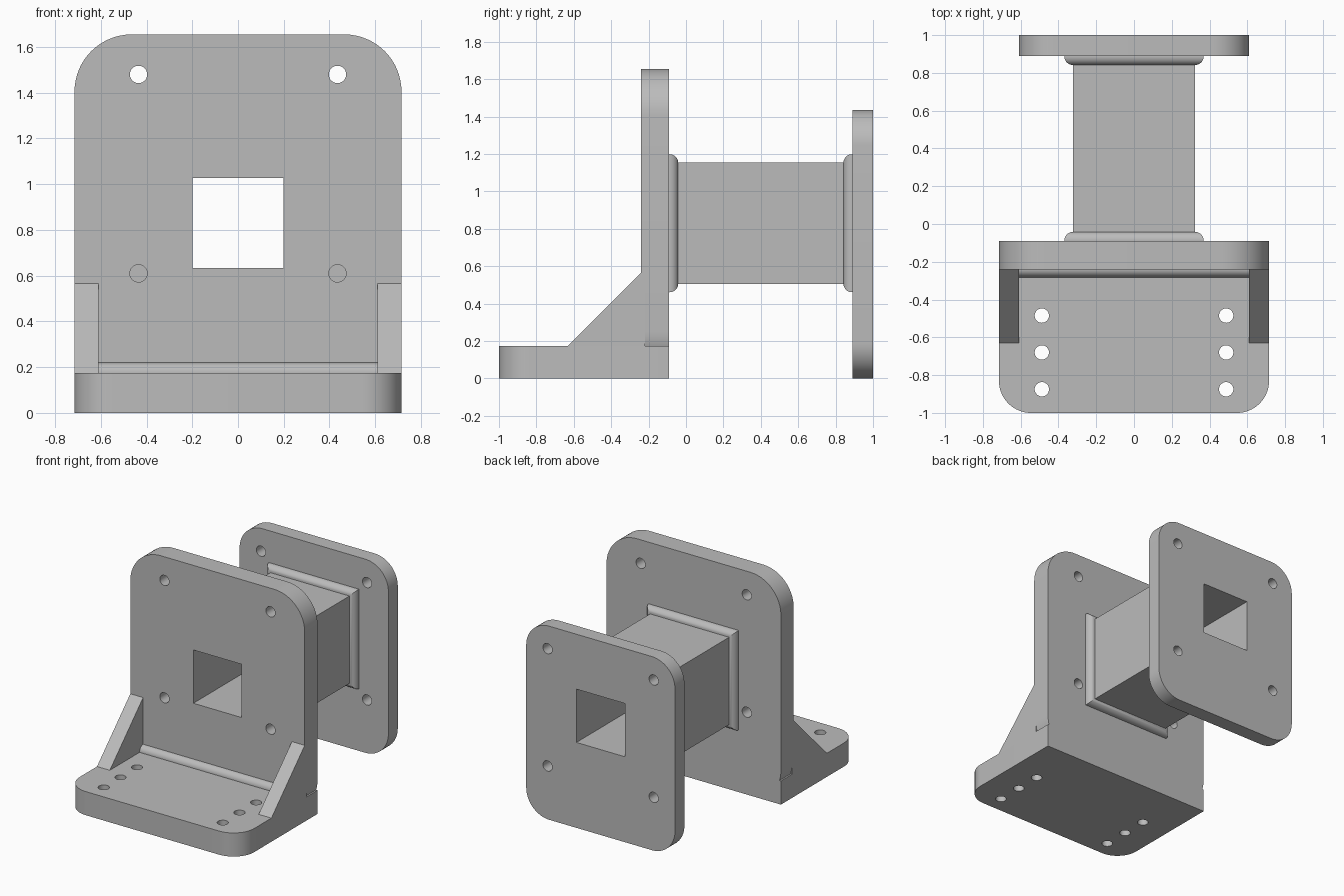
import bpy, bmesh, math
from mathutils import Matrix, Vector

cube = bpy.data.objects.get("Cube")
if cube:
    bpy.data.objects.remove(cube, do_unlink=True)

steel = bpy.data.materials.new("steel_grey")
steel.use_nodes = True
GREY = (0.5, 0.5, 0.5, 1)
steel.diffuse_color = GREY
steel.node_tree.nodes["Principled BSDF"].inputs["Base Color"].default_value = GREY


def add_object(name, bm):
    bmesh.ops.recalc_face_normals(bm, faces=bm.faces)
    mesh = bpy.data.meshes.new(name)
    bm.to_mesh(mesh)
    bm.free()
    mesh.materials.append(steel)
    ob = bpy.data.objects.new(name, mesh)
    bpy.context.collection.objects.link(ob)
    return ob


def prism(name, points, offset):
    """Extrude a closed 3D outline along an offset vector."""
    bm = bmesh.new()
    face = bm.faces.new([bm.verts.new(p) for p in points])
    ext = bmesh.ops.extrude_face_region(bm, geom=[face])["geom"]
    verts = [v for v in ext if isinstance(v, bmesh.types.BMVert)]
    bmesh.ops.translate(bm, verts=verts, vec=offset)
    return add_object(name, bm)


def rounded_outline(half, low, high, r_low, r_high, steps=16):
    """2D rectangle with separate radii for its low and high corners."""
    points = []
    corners = [(1, low, r_low, -90), (1, high, r_high, 0),
               (-1, high, r_high, 90), (-1, low, r_low, 180)]
    for side, v, r, start in corners:
        cu = side * (half - r)
        cv = v + r if v == low else v - r
        for i in range(steps + 1 if r else 1):
            a = math.radians(start + 90 * i / steps)
            points.append((cu + r * math.cos(a), cv + r * math.sin(a)))
    return points


def box(name, x, y, z):
    return prism(name, [(x[0], y[0], z[0]), (x[1], y[0], z[0]),
                        (x[1], y[0], z[1]), (x[0], y[0], z[1])],
                 (0, y[1] - y[0], 0))


def cylinder_cutter(location, radius, axis):
    bm = bmesh.new()
    turn = Matrix.Rotation(math.pi / 2, 4, "X") if axis == "Y" else Matrix()
    bmesh.ops.create_cone(bm, cap_ends=True, segments=32, radius1=radius,
                          radius2=radius, depth=0.6,
                          matrix=Matrix.Translation(location) @ turn)
    return add_object("hole_cutter", bm)


def cut(ob, cutters):
    for c in cutters:
        mod = ob.modifiers.new("cut", "BOOLEAN")
        mod.operation = "DIFFERENCE"
        mod.solver = "EXACT"
        mod.object = c
        bpy.context.view_layer.objects.active = ob
        bpy.ops.object.modifier_apply(modifier=mod.name)
        bpy.data.objects.remove(c, do_unlink=True)


def smooth(ob):
    bpy.ops.object.select_all(action="DESELECT")
    ob.select_set(True)
    bpy.context.view_layer.objects.active = ob
    bpy.ops.object.shade_smooth_by_angle(angle=math.radians(30))


def window():
    return box("window_cutter", (-0.198, 0.198), (-2, 2), (0.633, 1.028))


def flange(name, half, top, radius, y0, y1, hole_z):
    outline = rounded_outline(half, 0, top, radius, radius)
    ob = prism(name, [(u, y0, v) for u, v in outline], (0, y1 - y0, 0))
    holes = [cylinder_cutter((x, (y0 + y1) / 2, z), 0.038, "Y")
             for x in (-0.435, 0.435) for z in hole_z]
    cut(ob, holes + [window()])
    smooth(ob)


# Upright flanges, each with four bolt holes and the square window
flange("front_flange", 0.715, 1.655, 0.25, -0.24, -0.09, (0.61, 1.48))
flange("back_flange", 0.61, 1.435, 0.19, 0.89, 1.0, (0.395, 1.265))

# Square hollow tube between the flanges
tube = box("square_tube", (-0.324, 0.324), (-0.09, 0.89), (0.506, 1.154))
cut(tube, [window()])

# Foot plate with two rows of bolt holes
foot = prism("foot_plate", [(u, v, 0) for u, v in
                            rounded_outline(0.715, -1, -0.09, 0.17, 0)],
             (0, 0, 0.175))
cut(foot, [cylinder_cutter((x, y, 0.1), 0.038, "Z")
           for x in (-0.488, 0.488) for y in (-0.485, -0.68, -0.875)])
smooth(foot)

# Triangular side gussets, running slightly into the flange
for name, x in (("left_gusset", 0.61), ("right_gusset", -0.715)):
    prism(name, [(x, -0.63, 0.175), (x, -0.22, 0.175),
                 (x, -0.22, 0.565), (x, -0.24, 0.565)], (0.105, 0, 0))


# Weld bead around the tube: a round section swept along a mitred square
def square_bead(name, y):
    bm = bmesh.new()
    rings = []
    for sx, sz in ((1, 1), (-1, 1), (-1, -1), (1, -1)):
        ring = []
        for i in range(24):
            a = 2 * math.pi * i / 24
            reach = 0.324 + 0.045 * math.cos(a)
            ring.append(bm.verts.new((sx * reach, y + 0.045 * math.sin(a),
                                      0.83 + sz * reach)))
        rings.append(ring)
    for k in range(4):
        a, b = rings[k], rings[(k + 1) % 4]
        for i in range(24):
            j = (i + 1) % 24
            bm.faces.new((a[i], a[j], b[j], b[i]))
    smooth(add_object(name, bm))


square_bead("front_tube_weld", -0.087)
square_bead("back_tube_weld", 0.887)

# Straight weld bead between the foot plate and the front flange
bm = bmesh.new()
bmesh.ops.create_cone(bm, cap_ends=True, segments=24, radius1=0.045,
                      radius2=0.045, depth=1.22,
                      matrix=Matrix.Translation((0, -0.237, 0.175))
                      @ Matrix.Rotation(math.pi / 2, 4, "Y"))
smooth(add_object("foot_weld", bm))
